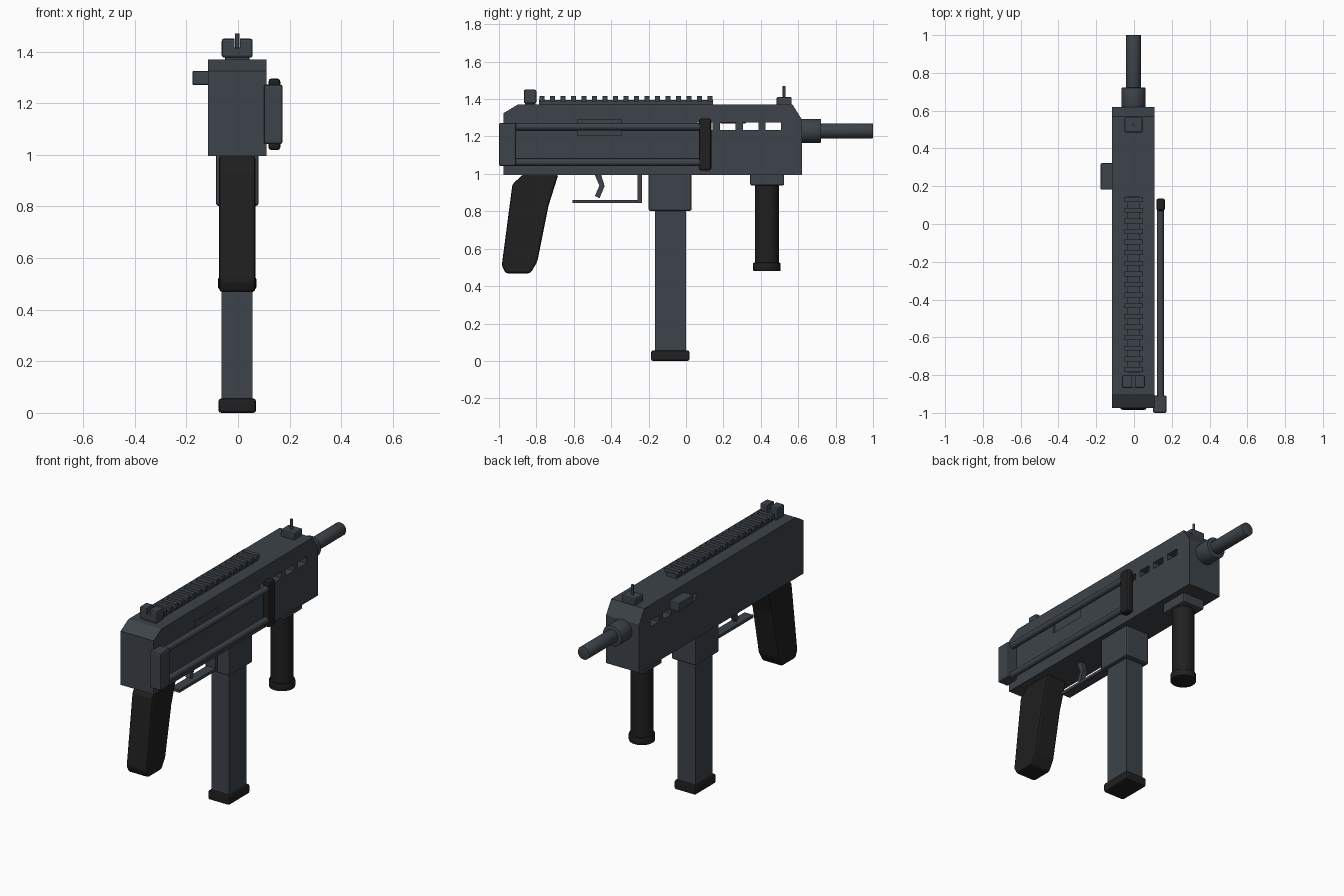
import bpy, bmesh
from math import radians
from mathutils import Vector, Matrix

cube = bpy.data.objects.get("Cube")
if cube:
    bpy.data.objects.remove(cube, do_unlink=True)

CX = -0.003  # centre plane of the body


def material(name, colour):
    m = bpy.data.materials.new(name)
    m.use_nodes = True
    m.diffuse_color = (*colour, 1)
    m.node_tree.nodes["Principled BSDF"].inputs["Base Color"].default_value = (*colour, 1)
    return m


STEEL = material("blue grey steel", (0.046, 0.056, 0.067))
BLACK = material("black polymer", (0.014, 0.014, 0.014))


def finish(name, bm, mat, bevel=0, smooth=False):
    if bevel:
        bmesh.ops.bevel(bm, geom=bm.edges[:], offset=bevel, segments=2,
                        profile=0.5, affect='EDGES')
    bmesh.ops.recalc_face_normals(bm, faces=bm.faces[:])
    mesh = bpy.data.meshes.new(name)
    bm.to_mesh(mesh)
    bm.free()
    ob = bpy.data.objects.new(name, mesh)
    bpy.context.collection.objects.link(ob)
    mesh.materials.append(mat)
    if smooth:
        bpy.ops.object.select_all(action='DESELECT')
        ob.select_set(True)
        bpy.context.view_layer.objects.active = ob
        bpy.ops.object.shade_smooth_by_angle(angle=radians(35))
    return ob


def add_box(bm, x, y, z):
    lo, hi = Vector((x[0], y[0], z[0])), Vector((x[1], y[1], z[1]))
    bmesh.ops.create_cube(bm, size=1, matrix=Matrix.Translation((lo + hi) / 2)
                          @ Matrix.Diagonal((*(hi - lo), 1)))


def box(name, x, y, z, mat=STEEL, bevel=0):
    bm = bmesh.new()
    add_box(bm, x, y, z)
    return finish(name, bm, mat, bevel)


def centred(width):
    return CX - width / 2, CX + width / 2


def side_profile(name, points, width, mat=STEEL, bevel=0):
    """Extrude a (y, z) outline across x."""
    bm = bmesh.new()
    face = bm.faces.new([bm.verts.new((CX - width / 2, y, z)) for y, z in points])
    new = bmesh.ops.extrude_face_region(bm, geom=[face])["geom"]
    bmesh.ops.translate(bm, vec=(width, 0, 0),
                        verts=[v for v in new if isinstance(v, bmesh.types.BMVert)])
    return finish(name, bm, mat, bevel)


def rod(name, start, end, radius, mat=STEEL, bevel=0, sides=32):
    a, b = Vector(start), Vector(end)
    bm = bmesh.new()
    turn = (b - a).to_track_quat('Z', 'Y').to_matrix().to_4x4()
    bmesh.ops.create_cone(bm, cap_ends=True, segments=sides, radius1=radius,
                          radius2=radius, depth=(b - a).length,
                          matrix=Matrix.Translation((a + b) / 2) @ turn)
    if bevel:
        rims = [e for e in bm.edges if any(len(f.verts) > 4 for f in e.link_faces)]
        bmesh.ops.bevel(bm, geom=rims, offset=bevel, segments=2, profile=0.5, affect='EDGES')
    return finish(name, bm, mat, smooth=True)


def cut(target, cutter):
    cutter.hide_render = True
    mod = target.modifiers.new("cut", 'BOOLEAN')
    mod.object, mod.operation, mod.solver = cutter, 'DIFFERENCE', 'EXACT'
    bpy.ops.object.select_all(action='DESELECT')
    bpy.context.view_layer.objects.active = target
    target.select_set(True)
    bpy.ops.object.modifier_apply(modifier=mod.name)
    bpy.data.objects.remove(cutter, do_unlink=True)


# Receiver with sloped ends, through vents and a shallow ejection port
receiver = side_profile("receiver", [(-0.975, 0.995), (0.62, 0.995), (0.62, 1.29),
                                     (0.57, 1.37), (-0.9, 1.37), (-0.975, 1.325)], 0.225)
bm = bmesh.new()
for i in range(4):
    y = 0.06 + i * 0.122
    add_box(bm, (-0.3, 0.3), (y, y + 0.083), (1.235, 1.275))
add_box(bm, (0.1, 0.2), (-0.58, -0.345), (1.205, 1.292))
cut(receiver, finish("vent_cutter", bm, STEEL))

# Barrel
rod("barrel_collar", (CX, 0.61, 1.23), (CX, 0.722, 1.23), 0.064, bevel=0.004)
rod("barrel", (CX, 0.7, 1.23), (CX, 1.0, 1.23), 0.04, bevel=0.003)

# Top rail
bm = bmesh.new()
add_box(bm, centred(0.07), (-0.785, 0.145), (1.36, 1.395))
for i in range(17):
    y = -0.77 + i * 0.0562
    add_box(bm, centred(0.1), (y - 0.013, y + 0.013), (1.388, 1.416))
finish("top_rail", bm, STEEL)

# Sights
box("rear_sight_foot", centred(0.09), (-0.86, -0.805), (1.36, 1.385))
rear = box("rear_sight", centred(0.12), (-0.867, -0.8), (1.377, 1.45), bevel=0.008)
cut(rear, box("notch_cutter", centred(0.022), (-0.9, -0.7), (1.415, 1.5)))
box("front_sight_base", centred(0.095), (0.485, 0.565), (1.36, 1.411), bevel=0.007)
rod("front_sight_post", (CX, 0.525, 1.4), (CX, 0.525, 1.47), 0.008, sides=12)

# Charging handle
box("charging_handle", (-0.177, -0.1), (0.182, 0.322), (1.27, 1.325), bevel=0.006)

# Folded stock along the side
box("stock_hinge", (0.1, 0.173), (-1.0, -0.908), (1.042, 1.272), bevel=0.009)
for name, z in (("upper", 1.252), ("lower", 1.062)):
    rod(name + "_stock_rod", (0.14, -0.93, z), (0.14, 0.1, z), 0.019, sides=20)
box("stock_pad", (0.118, 0.164), (0.07, 0.135), (1.018, 1.296), BLACK, bevel=0.012)

# Rear grip
side_profile("rear_grip", [(-0.985, 0.51), (-0.928, 0.945), (-0.87, 0.998), (-0.682, 0.998),
                           (-0.735, 0.83), (-0.795, 0.53), (-0.832, 0.468), (-0.965, 0.468)],
             0.14, BLACK, bevel=0.012)

# Trigger and guard
side_profile("trigger", [(-0.49, 1.0), (-0.455, 1.0), (-0.435, 0.935), (-0.462, 0.87),
                         (-0.487, 0.882), (-0.463, 0.937)], 0.03)
side_profile("trigger_guard", [(-0.607, 0.843), (-0.235, 0.843), (-0.235, 1.0),
                               (-0.258, 1.0), (-0.258, 0.86), (-0.607, 0.86)], 0.06)

# Magazine
box("magazine_well", centred(0.165), (-0.2, 0.03), (0.802, 1.01), bevel=0.01)
box("magazine", centred(0.12), (-0.167, 0.0), (0.03, 0.9))
box("magazine_base", centred(0.145), (-0.187, 0.018), (0.0, 0.056), BLACK, bevel=0.01)

# Front grip
box("front_grip_mount", centred(0.15), (0.343, 0.525), (0.938, 1.01), bevel=0.008)
rod("front_grip", (CX, 0.432, 0.5), (CX, 0.432, 0.945), 0.064, BLACK)
rod("front_grip_cap", (CX, 0.432, 0.48), (CX, 0.432, 0.525), 0.074, BLACK, bevel=0.006)
